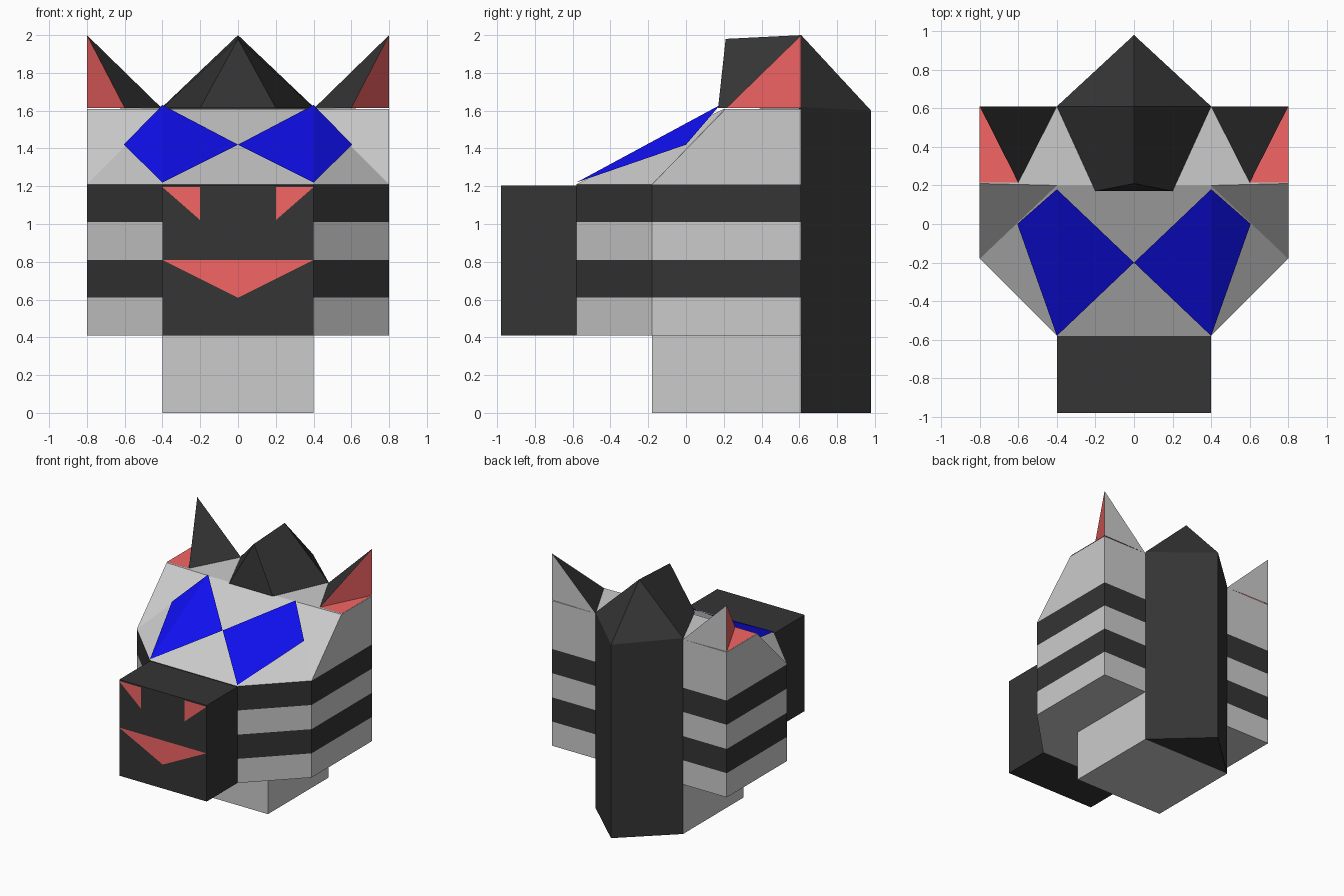
import bpy, bmesh

if "Cube" in bpy.data.objects:
    bpy.data.objects.remove(bpy.data.objects["Cube"])


def material(name, rgb):
    m = bpy.data.materials.new(name)
    m.diffuse_color = (*rgb, 1)
    m.use_nodes = True
    m.node_tree.nodes["Principled BSDF"].inputs["Base Color"].default_value = m.diffuse_color
    return m


DARK = material("charcoal", (0.035, 0.035, 0.035))
PINK = material("pink", (0.9, 0.13, 0.13))
BLUE = material("blue", (0.005, 0.005, 0.87))
GREY = material("light_grey", (0.6, 0.6, 0.6))


def build(name, verts, faces, mats, dark=(), fix=True):
    """Flat-faced mesh; faces whose index is in `dark` use the second material."""
    me = bpy.data.meshes.new(name)
    me.from_pydata(verts, [], faces)
    for m in mats:
        me.materials.append(m)
    for i in dark:
        me.polygons[i].material_index = 1
    if fix:
        bm = bmesh.new()
        bm.from_mesh(me)
        bmesh.ops.recalc_face_normals(bm, faces=bm.faces)
        bm.to_mesh(me)
        bm.free()
    ob = bpy.data.objects.new(name, me)
    bpy.context.collection.objects.link(ob)
    return ob


def prism(name, outline, z0, z1, mat):
    n = len(outline)
    verts = [(x, y, z) for z in (z0, z1) for x, y in outline]
    faces = [(i, (i + 1) % n, (i + 1) % n + n, i + n) for i in range(n)]
    faces += [tuple(range(n)), tuple(range(n, 2 * n))]
    return build(name, verts, faces, [mat])


def pair(name, verts, faces, mat):
    """Open patches on the right side and mirrored on the left."""
    build("right_" + name, verts, faces, [mat], fix=False)
    build("left_" + name, [(-x, y, z) for x, y, z in verts],
          [f[::-1] for f in faces], [mat], fix=False)


# Head: striped bands, then the sloping forehead and flat crown
outline = [(-0.4, -0.58), (0.4, -0.58), (0.8, -0.18),
           (0.8, 0.61), (-0.8, 0.61), (-0.8, -0.18)]
levels = [0.41, 0.61, 0.81, 1.01, 1.21]
verts = [(x, y, z) for z in levels for x, y in outline]
faces, stripes = [tuple(range(6))], []
for k in range(4):
    for i in range(6):
        if k % 2:
            stripes.append(len(faces))
        j = (i + 1) % 6
        faces.append((k * 6 + i, k * 6 + j, k * 6 + 6 + j, k * 6 + 6 + i))
fl, fr, sr, br, bl, sl = range(24, 30)
verts += [(-0.4, 0.2, 1.61), (0.4, 0.2, 1.61), (0.8, 0.21, 1.61),
          (0.8, 0.61, 1.61), (-0.8, 0.61, 1.61), (-0.8, 0.21, 1.61)]
tfl, tfr, tsr, tbr, tbl, tsl = range(30, 36)
faces += [(fl, fr, tfr, tfl), (fr, sr, tfr), (sr, tsr, tfr),
          (sl, fl, tfl), (tsl, sl, tfl), (sr, br, tbr, tsr),
          (bl, sl, tsl, tbl), (br, bl, tbl, tbr),
          (tfl, tfr, tsr, tbr, tbl, tsl)]
build("head", verts, faces, [GREY, DARK], stripes)

# Muzzle and neck
prism("muzzle", [(-0.4, -0.98), (0.4, -0.98), (0.4, -0.575), (-0.4, -0.575)],
      0.41, 1.205, DARK)
prism("neck", [(-0.4, -0.18), (0.4, -0.18), (0.4, 0.61), (-0.4, 0.61)],
      0, 0.42, GREY)

# Mane: wedge down the back with a pointed ridge
build("mane",
      [(-0.4, 0.61, 0), (0.4, 0.61, 0), (0, 0.98, 0),
       (-0.4, 0.61, 1.62), (0.4, 0.61, 1.62), (0, 0.98, 1.6), (0, 0.61, 2)],
      [(0, 1, 2), (1, 4, 5, 2), (2, 5, 3, 0), (0, 3, 6, 4, 1),
       (4, 6, 5), (3, 5, 6)], [DARK])
# Forelock: ridge running forward over the crown
build("forelock",
      [(-0.4, 0.61, 1.615), (0.4, 0.61, 1.615), (0, 0.61, 2),
       (-0.2, 0.17, 1.615), (0.2, 0.17, 1.615), (0, 0.21, 1.98)],
      [(0, 1, 2), (3, 5, 4), (0, 2, 5, 3), (1, 4, 5, 2), (0, 3, 4, 1)], [DARK])

# Ears: grey back, dark inner side, pink opening
tip, inner, front, outer = ((0.8, 0.61, 2), (0.4, 0.61, 1.61),
                            (0.6, 0.215, 1.615), (0.8, 0.61, 1.615))
pair("ear_back", [tip, inner, outer], [(0, 1, 2)], GREY)
pair("ear_side", [tip, inner, front], [(0, 1, 2)], DARK)
pair("ear_opening", [tip, front, outer, (0.8, 0.215, 1.615)],
     [(0, 1, 2), (1, 3, 2)], PINK)

# Eye patches folded over the brow edge
pair("eye_patch", [(0, -0.2, 1.42), (0.4, -0.58, 1.22),
                   (0.605, 0, 1.42), (0.4, 0.18, 1.63)],
     [(0, 1, 3), (1, 2, 3)], BLUE)

# Nostrils and mouth
pair("nostril", [(0.2, -0.984, 1.02), (0.4, -0.984, 1.195), (0.2, -0.984, 1.195)],
     [(0, 1, 2)], PINK)
build("mouth", [(0, -0.984, 0.61), (0.4, -0.984, 0.81), (-0.4, -0.984, 0.81)],
      [(0, 1, 2)], [PINK], fix=False)
